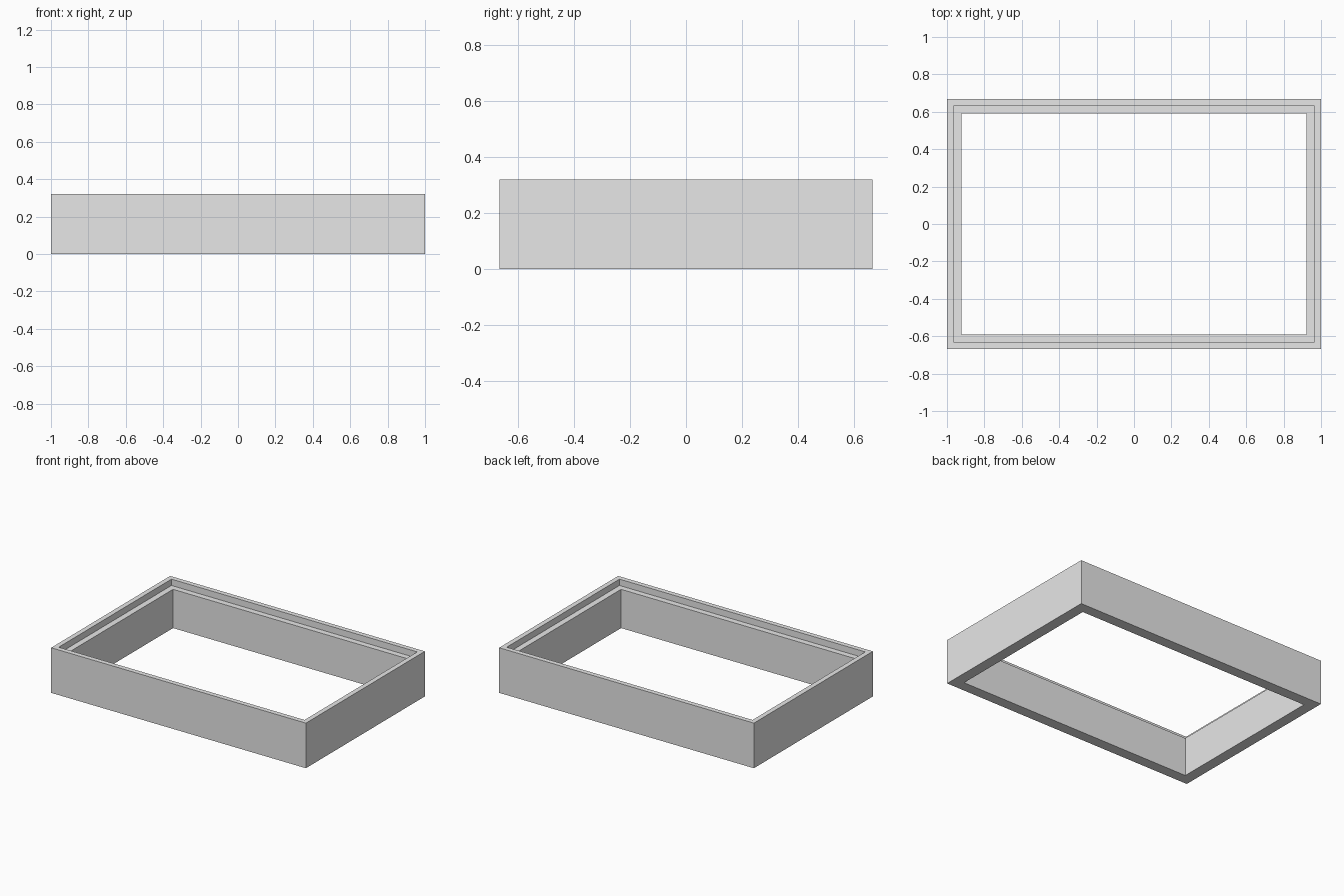
import bpy
import bmesh

if "Cube" in bpy.data.objects:
    bpy.data.objects.remove(bpy.data.objects["Cube"], do_unlink=True)

HALF_X, HALF_Y = 1.0, 0.667
HEIGHT, LEDGE_Z = 0.32, 0.275
LIP, WALL = 0.035, 0.077

grey = bpy.data.materials.new("light grey")
grey.use_nodes = True
grey.diffuse_color = (0.8, 0.8, 0.8, 1)
grey.node_tree.nodes["Principled BSDF"].inputs["Base Color"].default_value = (0.8, 0.8, 0.8, 1)

# Wall cross-section: (distance in from the outer face, height)
profile = [(0, 0), (0, HEIGHT), (LIP, HEIGHT), (LIP, LEDGE_Z), (WALL, LEDGE_Z), (WALL, 0)]
corners = [(-1, -1), (1, -1), (1, 1), (-1, 1)]

# Sweep the section around the four mitred corners
bm = bmesh.new()
rings = [[bm.verts.new((sx * (HALF_X - d), sy * (HALF_Y - d), z)) for sx, sy in corners]
         for d, z in profile]
for i, ring in enumerate(rings):
    above = rings[(i + 1) % len(rings)]
    for k in range(4):
        n = (k + 1) % 4
        bm.faces.new((ring[k], ring[n], above[n], above[k]))
bmesh.ops.recalc_face_normals(bm, faces=bm.faces)

mesh = bpy.data.meshes.new("rebated_frame")
bm.to_mesh(mesh)
bm.free()
mesh.materials.append(grey)
frame = bpy.data.objects.new("rebated_frame", mesh)
bpy.context.collection.objects.link(frame)
